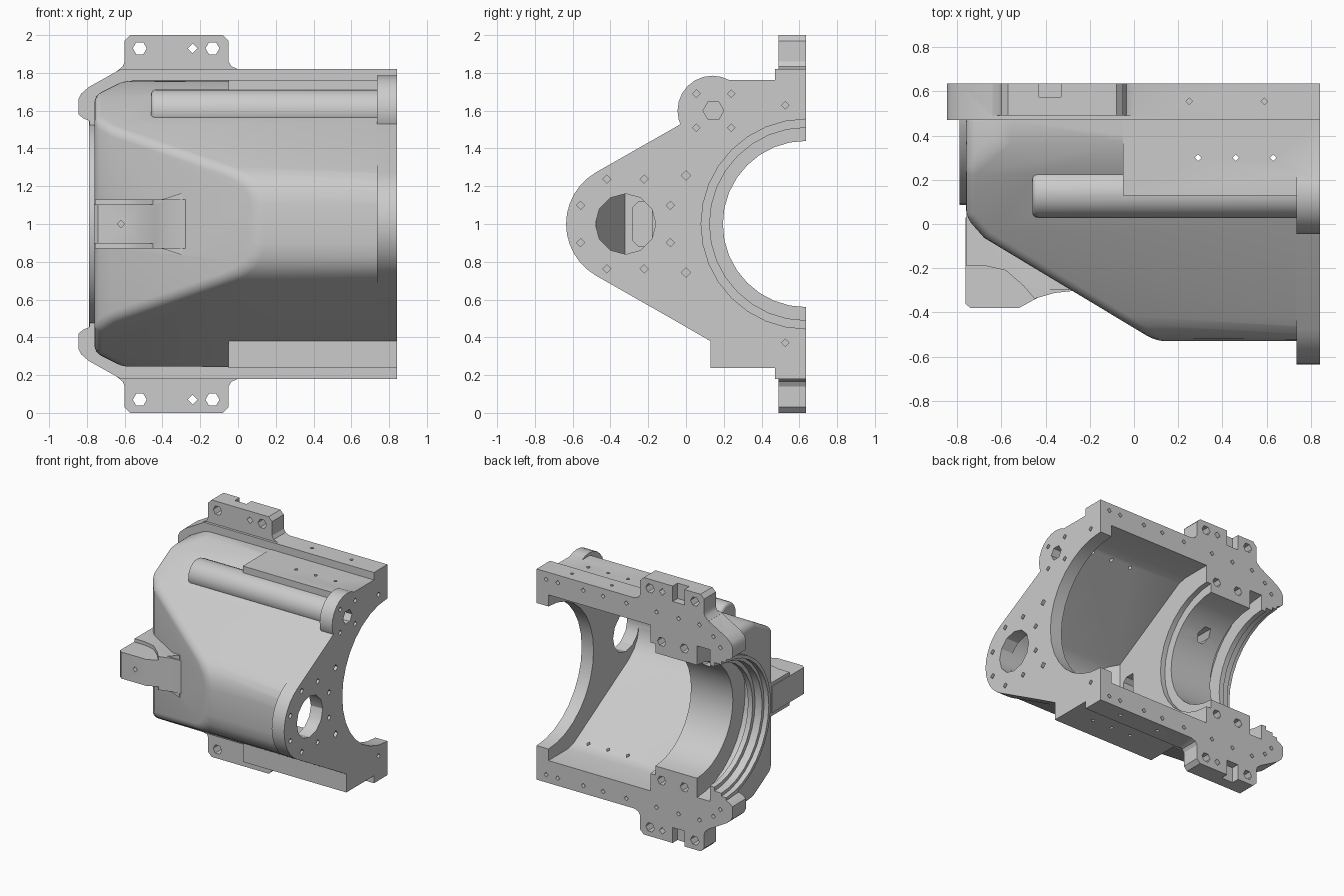
import bpy, bmesh, math
from mathutils import Vector

if "Cube" in bpy.data.objects:
    bpy.data.objects.remove(bpy.data.objects["Cube"])

AX = 0.635  # y of the bore axis and of the split face (bore axis z = 1)


def circle(u, v, r, n=24, a0=0.0):
    return [(u + r * math.cos(a0 + 2 * math.pi * i / n),
             v + r * math.sin(a0 + 2 * math.pi * i / n)) for i in range(n)]


def mirrored(half):
    """Close an upper half outline with its mirror image about z = 1."""
    return half + [(u, 2 - v) for u, v in reversed(half)]


def flip(pts):
    return [(u, 2 - v) for u, v in pts]


def rect(u0, u1, v0, v1):
    return [(u0, v0), (u1, v0), (u1, v1), (u0, v1)]


def add_prism(bm, pts, axis, a, b):
    """x: pts are (y,z); y: pts are (x,z); z: pts are (x,y)."""
    def at(p, t):
        return {'x': (t, p[0], p[1]), 'y': (p[0], t, p[1]), 'z': (p[0], p[1], t)}[axis]
    lo = [bm.verts.new(at(p, a)) for p in pts]
    hi = [bm.verts.new(at(p, b)) for p in pts]
    bm.faces.new(lo)
    bm.faces.new(hi[::-1])
    n = len(pts)
    for i in range(n):
        bm.faces.new((lo[i], hi[i], hi[(i + 1) % n], lo[(i + 1) % n]))


def finish(bm, name):
    bmesh.ops.recalc_face_normals(bm, faces=bm.faces[:])
    me = bpy.data.meshes.new(name)
    bm.to_mesh(me)
    bm.free()
    ob = bpy.data.objects.new(name, me)
    bpy.context.collection.objects.link(ob)
    return ob


def prism(name, pts, axis, a, b, planes=(), bevel=0, limit=0.4):
    bm = bmesh.new()
    add_prism(bm, pts, axis, a, b)
    bmesh.ops.recalc_face_normals(bm, faces=bm.faces[:])
    for co, no in planes:
        r = bmesh.ops.bisect_plane(bm, geom=bm.verts[:] + bm.edges[:] + bm.faces[:],
                                   plane_co=co, plane_no=Vector(no).normalized(), clear_outer=True)
        cut = [e for e in r['geom_cut'] if isinstance(e, bmesh.types.BMEdge)]
        bmesh.ops.holes_fill(bm, edges=cut, sides=0)
        bmesh.ops.recalc_face_normals(bm, faces=bm.faces[:])
    if bevel:
        es = [e for e in bm.edges if len(e.link_faces) == 2 and e.calc_face_angle() > limit
              and max(v.co.x for v in e.verts) < 0.75]
        bmesh.ops.bevel(bm, geom=es, offset=bevel, segments=4, profile=0.5,
                        affect='EDGES', clamp_overlap=True)
    return finish(bm, name)


def boolean(target, tool, op):
    m = target.modifiers.new("bool", 'BOOLEAN')
    m.object, m.operation, m.solver = tool, op, 'EXACT'
    bpy.context.view_layer.objects.active = target
    bpy.ops.object.modifier_apply(modifier=m.name)
    bpy.data.objects.remove(tool)


# Main shell: pear-shaped section clipped by the sloping front and corner chamfers
def slopes(d):
    return [((0.11 + d * .4, -0.536 + d * .92, 1), (-.42, -.7, 0))]

outer = mirrored([(0.5, 1.76), (0.373, 1.76), (-0.425, 1.298), (-0.465, 1.268), (-0.50, 1.225),
                  (-0.522, 1.17), (-0.53, 1.1)])
chamfers = [((-0.76, 0, 1.68), (-.08, 0, .16)), ((-0.76, 0, 0.32), (-.08, 0, -.16)),
            ((-0.68, -0.06, 1), (-.09, -.08, 0))]
housing = prism("housing", outer, 'x', -0.76, 0.82, slopes(0) + chamfers, bevel=0.04)

adds = []
# End plate with rounded nose
nose = [(-0.32 + 0.315 * math.cos(math.radians(a)), 1 + 0.315 * math.sin(math.radians(a)))
        for a in range(120, 181, 10)]
plate = [(0.5, 1.761), (0.373, 1.761), (-0.04, 1.522)] + nose
adds.append(prism("end_plate", plate + flip(plate)[-2::-1], 'x', 0.735, 0.842))
# Split flange with ears, and side shelves
ears = [(0.842, 1.82), (-0.62, 1.82), (-0.79, 1.725), (-0.83, 1.69), (-0.845, 1.66),
        (-0.845, 1.58), (-0.82, 1.56), (-0.785, 1.545)]
adds.append(prism("split_flange", mirrored(ears), 'y', 0.47, AX))
shelf = rect(0.13, 0.5, 1.61, 1.762)
tab = [(0.0, 1.82), (-0.035, 1.835), (-0.05, 1.86), (-0.05, 1.97), (-0.08, 2), (-0.57, 2),
       (-0.6, 1.97), (-0.6, 1.86), (-0.61, 1.835), (-0.64, 1.81), (-0.6, 1.75), (-0.05, 1.75)]
for f in (list, flip):
    adds.append(prism("shelf", f(shelf), 'x', -0.05, 0.842))
    adds.append(prism("bolt_tab", f(tab), 'y', 0.49, AX))
# Bearing collar on the left end
half = [(AX + 0.55 * math.cos(math.radians(a)), 1 + 0.55 * math.sin(math.radians(a)))
        for a in range(90, 271, 10)]
adds.append(prism("bearing_collar", half, 'x', -0.79, -0.65))
# Side pipe and its end boss
adds.append(prism("oil_pipe", circle(0.14, 1.6, 0.112), 'x', -0.46, 0.80, bevel=0.025, limit=1))
adds.append(prism("pipe_boss", circle(0.14, 1.6, 0.185), 'x', 0.735, 0.842))
# Front lug: one outline per level, wide base and narrower raised block
base = [(-0.757, 0.06), (-0.757, -0.19), (-0.67, -0.19), (-0.58, -0.21), (-0.5, -0.28),
        (-0.45, -0.338), (-0.36, -0.312), (-0.27, -0.302), (-0.27, 0)]
block = [(-0.763, 0.03), (-0.763, -0.36), (-0.74, -0.38), (-0.52, -0.38), (-0.42, -0.325), (-0.43, -0.04)]
flare = [(-0.44, 1.12), (-0.38, 1.137), (-0.34, 1.15), (-0.295, 1.165)]
adds.append(prism("lug_block", block, 'z', 0.897, 1.103))
adds.append(prism("lug_base", base, 'z', 0.87, 1.13))
adds.append(prism("lug_flare", mirrored(flare), 'y', -0.298, -0.11))
for a in adds:
    boolean(housing, a, 'UNION')

# Inner cavity, offset from the outside, with a channel into the lug
inner = mirrored([(0.7, 1.645), (0.40, 1.645), (0.33, 1.63), (-0.36, 1.231), (-0.42, 1.175),
                  (-0.46, 1.11), (-0.475, 1.04)])
cuts = [prism("cavity", inner, 'x', -0.14, 0.74, slopes(0.055)),
        prism("lug_channel", mirrored([(-0.18, 1.12), (-0.25, 1.12), (-0.28, 1.09)]), 'x', -0.38, 0.0)]
# Stepped bores along the shaft axis: (radius, x from, x to)
for r, a, b in [(0.555, 0.7, 0.9), (0.51, -0.18, -0.05), (0.44, -0.9, 0.0), (0.59, -0.65, -0.54),
                (0.47, -0.70, -0.6), (0.50, -0.9, -0.69), (0.525, -0.9, -0.75)]:
    cuts.append(prism("bore", circle(AX, 1, r, 32), 'x', a, b))
# Nose opening and keyways in the tabs
cuts.append(prism("nose_opening", circle(-0.32, 1, 0.16, 12), 'x', 0.6, 0.9))
for f in (list, flip):
    cuts.append(prism("keyway", f(rect(-0.43, -0.33, 1.88, 2.1)), 'y', 0.575, 0.7))

# All bolt holes gathered in one cutter
bm = bmesh.new()
def hole(axis, u, v, r, n, a, b):
    add_prism(bm, circle(u, v, r, n), axis, a, b)

for k in range(8):  # bolt circle round the nose opening
    t = math.radians(22.5 + 45 * k)
    hole('x', -0.32 + 0.257 * math.cos(t), 1 + 0.257 * math.sin(t), 0.022, 4, 0.77, 0.9)
for dy in (-1, 1):
    for dz in (-1, 1):
        hole('x', 0.147 + 0.092 * dy, 1.6 + 0.09 * dz, 0.02, 4, 0.77, 0.9)
hole('x', 0.145, 1.6, 0.055, 6, 0.5, 0.9)
hole('y', -0.62, 1, 0.02, 4, -0.5, -0.25)
hole('y', -0.38, 1.3, 0.05, 6, 0.15, 0.4)
for s in (-1, 1):
    z = lambda h: 1 + s * h
    hole('x', 0, z(0.257), 0.026, 4, 0.77, 0.9)
    hole('x', 0.525, z(0.628), 0.02, 4, 0.77, 0.9)
    for x, r, n in [(-0.52, 0.037, 6), (-0.135, 0.037, 6), (-0.24, 0.026, 4)]:
        hole('y', x, z(0.93), r, n, 0.4, 0.7)
    for x in (0.76, 0.66, 0.44, 0.27, 0.07, -0.19, -0.38, -0.56):
        hole('y', x, z(0.76), 0.018, 4, 0.585, 0.7)
    for x in (-0.235, -0.43):
        hole('y', x, z(0.54), 0.036, 6, 0.5, 0.7)
    for x, h in [(-0.68, 0.70), (-0.74, 0.63)]:
        hole('y', x, z(h), 0.018, 4, 0.585, 0.7)
    for x in (0.25, 0.59):
        hole('z', x, 0.555, 0.015, 4, z(0.77), z(0.9))
    for x in (0.29, 0.46, 0.63):
        hole('z', x, 0.3, 0.015, 4, z(0.5), z(0.9))
cuts.append(finish(bm, "bolt_holes"))
for c in cuts:
    boolean(housing, c, 'DIFFERENCE')

# Smooth shading with sharp machined edges
bpy.ops.object.select_all(action='DESELECT')
housing.select_set(True)
bpy.context.view_layer.objects.active = housing
bpy.ops.object.shade_smooth_by_angle(angle=math.radians(30))
